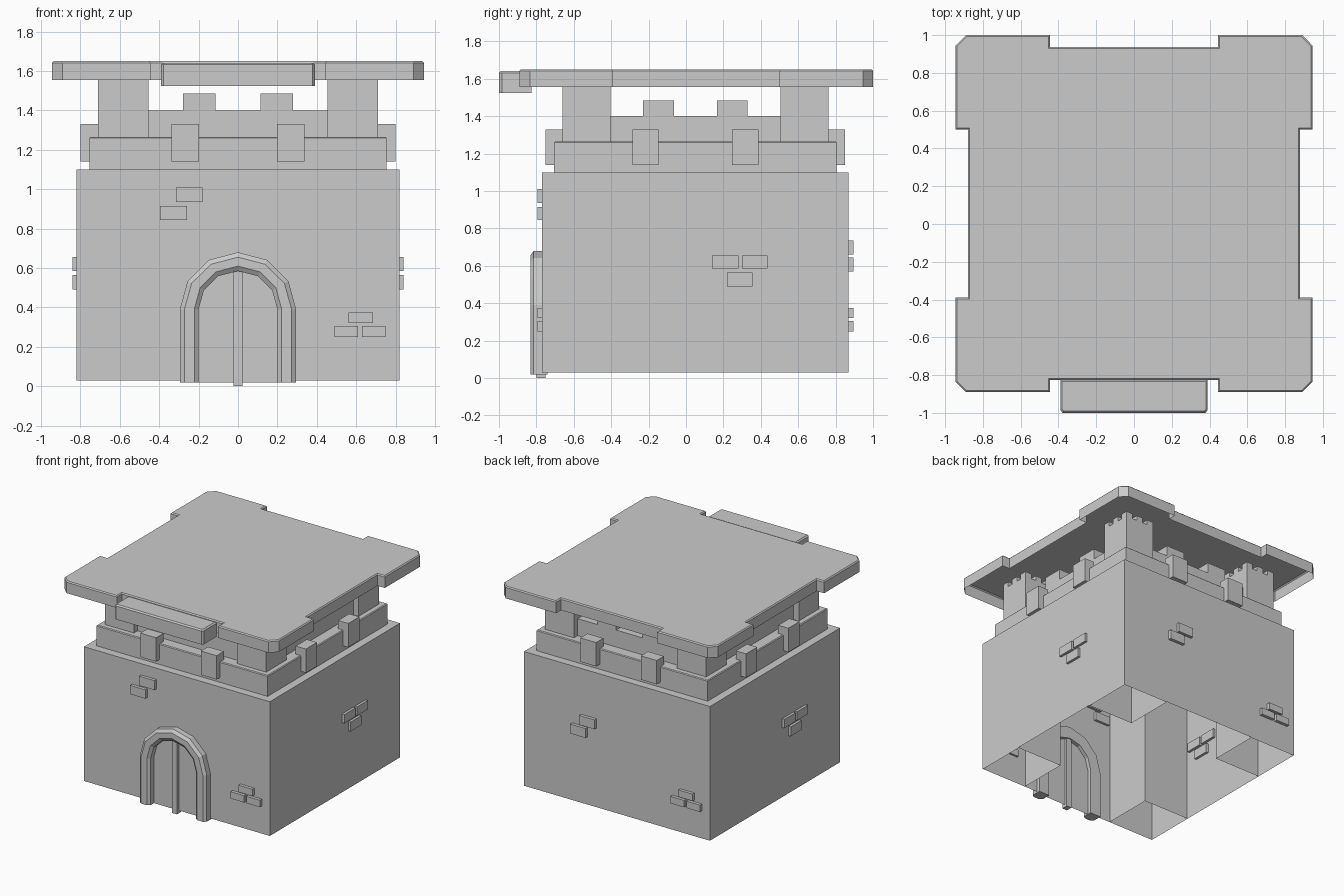
import bpy, bmesh, math

if "Cube" in bpy.data.objects:
    bpy.data.objects.remove(bpy.data.objects["Cube"])

CY = 0.05  # centre of the keep in y


def finish(name, bm):
    bmesh.ops.recalc_face_normals(bm, faces=bm.faces)
    me = bpy.data.meshes.new(name)
    bm.to_mesh(me)
    bm.free()
    ob = bpy.data.objects.new(name, me)
    bpy.context.collection.objects.link(ob)
    return ob


def prism(name, outline, z0, z1, inset=0.0, open_bottom=False):
    """Extrude an xy outline upward, optionally with a small top chamfer."""
    bm = bmesh.new()
    base = bm.faces.new([bm.verts.new((x, y, z0)) for x, y in outline])
    res = bmesh.ops.extrude_face_region(bm, geom=[base], use_keep_orig=True)
    for v in res["geom"]:
        if isinstance(v, bmesh.types.BMVert):
            v.co.z = z1
    if open_bottom:
        bmesh.ops.delete(bm, geom=[base], context="FACES_ONLY")
    bmesh.ops.recalc_face_normals(bm, faces=bm.faces)
    if inset:
        edges = [e for e in bm.edges if all(abs(v.co.z - z1) < 1e-5 for v in e.verts)]
        bmesh.ops.bevel(bm, geom=edges, offset=inset, segments=1, affect="EDGES")
    return finish(name, bm)


def box(name, x0, x1, y0, y1, z0, z1, **kw):
    return prism(name, [(x0, y0), (x1, y0), (x1, y1), (x0, y1)], z0, z1, **kw)


def side_box(name, side, u0, u1, d0, d1, z0, z1):
    """Box on one wall: u runs along the wall, d is distance from the centre.
    side 0 = front, 1 = right, 2 = back, 3 = left."""
    a = side * math.pi / 2
    c, s = round(math.cos(a)), round(math.sin(a))
    pts = [(u0, -d1), (u1, -d1), (u1, -d0), (u0, -d0)]
    return prism(name, [(x * c - y * s, x * s + y * c + CY) for x, y in pts], z0, z1)


# main keep, hollow and open below
box("keep_walls", -0.82, 0.82, CY - 0.82, CY + 0.82, 0.03, 1.10, open_bottom=True)
box("parapet", -0.755, 0.755, CY - 0.755, CY + 0.755, 1.10, 1.265, inset=0.006, open_bottom=True)

# corner shafts inside the keep, corner towers above with small crenels
for sx in (-1, 1):
    for sy in (-1, 1):
        xs = sorted((sx * 0.41, sx * 0.815))
        ys = sorted((CY + sy * 0.41, CY + sy * 0.815))
        box("corner_shaft", *xs, *ys, 0.03, 1.095, open_bottom=True)
        tx, ty = sx * 0.583, CY + sy * 0.583
        box("corner_tower", tx - 0.128, tx + 0.128, ty - 0.128, ty + 0.128, 1.265, 1.56)
        for i in (-1, 0, 1):
            for j in (-1, 0, 1):
                if i or j:
                    x, y = tx + i * 0.1, ty + j * 0.1
                    box("tower_crenel", x - 0.028, x + 0.028, y - 0.028, y + 0.028, 1.56, 1.6)

# battlements on all four sides
for side in range(4):
    side_box("inner_wall", side, -0.455, 0.455, 0.50, 0.665, 1.265, 1.40)
    for u in (-1, 1):
        side_box("inner_merlon", side, u * 0.1975 - 0.0825, u * 0.1975 + 0.0825, 0.50, 0.665, 1.40, 1.485)
        side_box("outer_merlon", side, u * 0.267 - 0.07, u * 0.267 + 0.07, 0.71, 0.80, 1.14, 1.33)

# raised wall bricks
low = [(0.56, 0.685, 0.32, 0.375), (0.49, 0.61, 0.25, 0.305), (0.63, 0.75, 0.25, 0.305)]
flank = [(0.09, 0.23, 0.585, 0.655), (0.25, 0.385, 0.585, 0.655), (0.17, 0.305, 0.49, 0.565)]
bricks = {
    0: low + [(-0.315, -0.18, 0.935, 1.01), (-0.395, -0.26, 0.845, 0.915)],
    1: flank,
    2: low + [(-0.315, -0.18, 0.66, 0.735), (-0.395, -0.26, 0.57, 0.645)],
    3: flank,
}
for side, rows in bricks.items():
    depth = 0.845 if side % 2 == 0 else 0.84
    for u0, u1, z0, z1 in rows:
        side_box("wall_brick", side, u0, u1, 0.80, depth, z0, z1)


# door surround: chamfered section swept along a faceted arch
def arch(rx, rz, y):
    pts = [(rx, y, 0.02)]
    for k in range(7):
        a = k * math.pi / 6
        pts.append((rx * math.cos(a), y, 0.39 + rz * math.sin(a)))
    return pts + [(-rx, y, 0.02)]


bm = bmesh.new()
section = [(0.295, 0.29, -0.74), (0.295, 0.29, -0.815), (0.272, 0.265, -0.832),
           (0.222, 0.22, -0.832), (0.2, 0.195, -0.815), (0.2, 0.195, -0.74)]
rings = [[bm.verts.new(p) for p in arch(*s)] for s in section]
for k in range(len(rings)):
    r0, r1 = rings[k], rings[(k + 1) % len(rings)]
    for i in range(len(r0) - 1):
        bm.faces.new((r0[i], r0[i + 1], r1[i + 1], r1[i]))
bm.faces.new([r[0] for r in rings])
bm.faces.new([r[-1] for r in reversed(rings)])
finish("door_arch", bm)

# door leaves and centre bar
bm = bmesh.new()
bm.faces.new([bm.verts.new(p) for p in arch(0.205, 0.2, -0.773)])
finish("door_panel", bm)
box("door_bar", -0.022, 0.022, -0.80, -0.75, 0.0, 0.585)

# roof shell, open below, with chamfered corner pads
q = [(0.88, 0.445), (0.945, 0.445), (0.945, 0.89), (0.89, 0.945), (0.445, 0.945), (0.445, 0.882)]
ROOF_Y = 0.055
outline = []
for sx, sy in ((1, 1), (-1, 1), (-1, -1), (1, -1)):
    part = [(sx * x, sy * y + ROOF_Y) for x, y in q]
    outline += part if sx * sy > 0 else part[::-1]
prism("roof", outline, 1.555, 1.65, inset=0.008, open_bottom=True)

# front lip of the roof
prism("roof_front_lip", [(-0.39, -0.825), (-0.39, -0.985), (-0.378, -1.0), (0.378, -1.0),
                         (0.39, -0.985), (0.39, -0.825)], 1.525, 1.642, inset=0.01, open_bottom=True)
